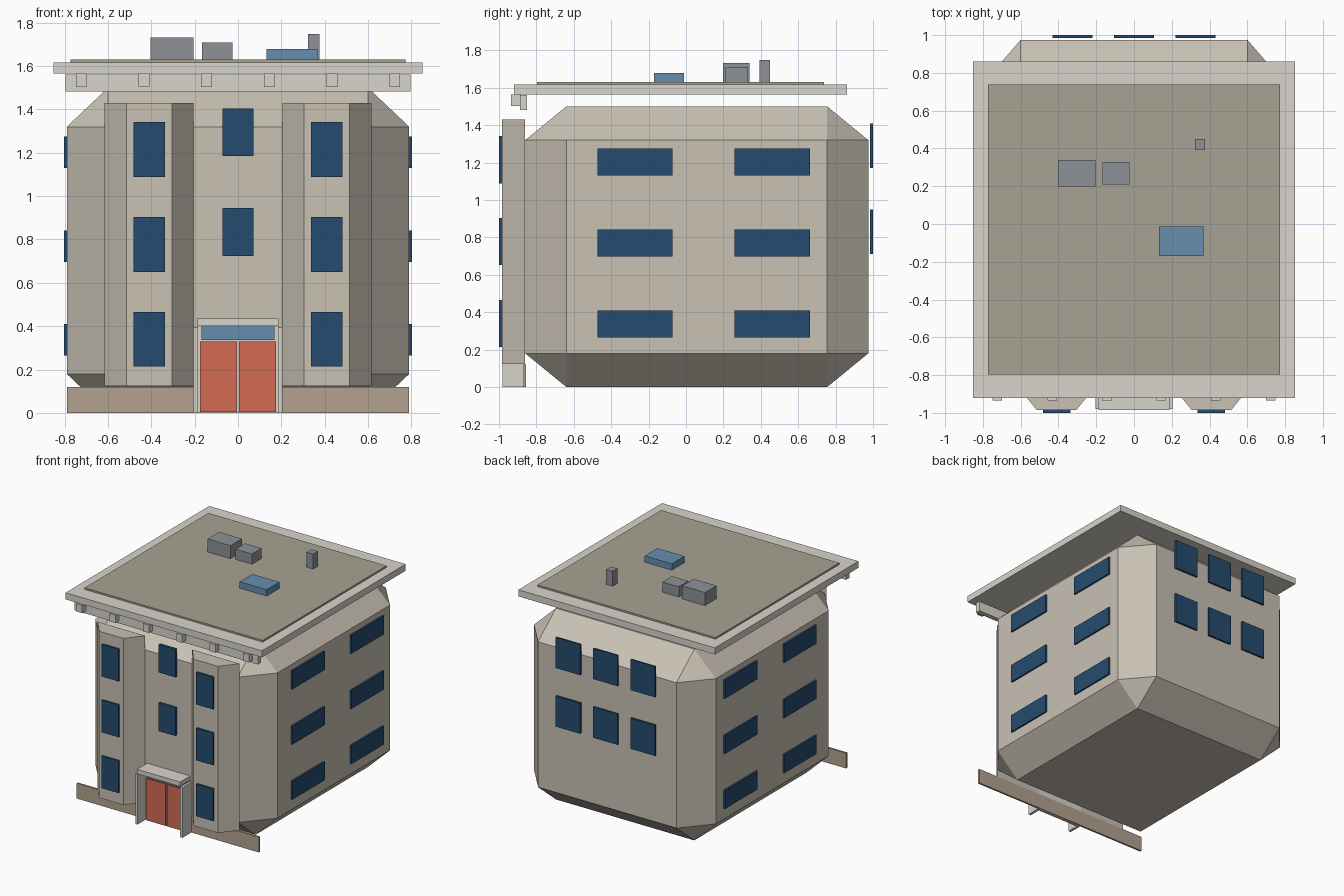
import bpy, bmesh

if "Cube" in bpy.data.objects:
    bpy.data.objects.remove(bpy.data.objects["Cube"])


def mat(name, rgb):
    m = bpy.data.materials.new(name)
    m.diffuse_color = (*[c ** 2.2 for c in rgb], 1)
    m.use_nodes = True
    m.node_tree.nodes["Principled BSDF"].inputs["Base Color"].default_value = m.diffuse_color
    return m


WALL = mat("wall_stone", (0.78, 0.75, 0.70))
TRIM = mat("pale_trim", (0.84, 0.83, 0.79))
GLASS = mat("dark_glass", (0.16, 0.30, 0.43))
SKY = mat("light_glass", (0.40, 0.55, 0.68))
DECK = mat("roof_deck", (0.65, 0.63, 0.57))
METAL = mat("grey_metal", (0.55, 0.57, 0.59))
DOOR = mat("red_door", (0.82, 0.42, 0.33))
BASE = mat("base_stone", (0.70, 0.63, 0.56))


def add(name, bm, material):
    bmesh.ops.recalc_face_normals(bm, faces=bm.faces)
    me = bpy.data.meshes.new(name)
    bm.to_mesh(me)
    bm.free()
    ob = bpy.data.objects.new(name, me)
    bpy.context.collection.objects.link(ob)
    me.materials.append(material)
    return ob


def box(name, x, y, z, material, chamfer=0):
    bm = bmesh.new()
    bmesh.ops.create_cube(bm, size=2)
    if chamfer:
        bmesh.ops.bevel(bm, geom=bm.edges[:], offset=chamfer, segments=1,
                        affect='EDGES', offset_type='OFFSET')
    for v in bm.verts:
        for i, (a, b) in enumerate((x, y, z)):
            v.co[i] = (a + b) / 2 + v.co[i] * (b - a) / 2
    return add(name, bm, material)


def prism(name, pts, z0, z1, material):
    bm = bmesh.new()
    f = bm.faces.new([bm.verts.new((px, py, z0)) for px, py in pts])
    top = bmesh.ops.extrude_face_region(bm, geom=[f])["geom"]
    bmesh.ops.translate(bm, vec=(0, 0, z1 - z0),
                        verts=[g for g in top if isinstance(g, bmesh.types.BMVert)])
    return add(name, bm, material)


def span(s, a, b):
    return tuple(sorted((s * a, s * b)))


# Main chamfered body
box("main_body", (-0.79, 0.79), (-0.86, 0.975), (0, 1.5), WALL, 0.24)

# Base strip along the front
box("base_strip", (-0.79, 0.79), (-0.87, -0.855), (0, 0.12), BASE)

# Mirrored bays, bay windows, side windows and door halves
for s, side in ((-1, "left"), (1, "right")):
    prism(f"{side}_bay", [(s * 0.615, -0.86), (s * 0.515, -0.985),
                          (s * 0.305, -0.985), (s * 0.205, -0.86)], 0.123, 1.43, WALL)
    for i, z in enumerate((0.213, 0.651, 1.089)):
        box(f"{side}_bay_window_{i}", span(s, 0.337, 0.483), (-1.0, -0.985),
            (z, z + 0.252), GLASS)
    for i, z in enumerate((0.265, 0.697, 1.13)):
        for j, y in enumerate((-0.473, 0.26)):
            box(f"{side}_side_window_{i}_{j}", span(s, 0.785, 0.803), (y, y + 0.402),
                (z, z + 0.145), GLASS)
    box(f"{side}_door_leaf", span(s, 0.005, 0.175), (-0.89, -0.87), (0.003, 0.33), DOOR)
    box(f"{side}_door_jamb", span(s, 0.185, 0.205), (-0.98, -0.86), (0, 0.395), TRIM)

# Centre front windows
for i, z in enumerate((0.725, 1.185)):
    box(f"centre_window_{i}", (-0.072, 0.072), (-0.88, -0.86), (z, z + 0.22), GLASS)

# Back windows
for i, z in enumerate((0.71, 1.17)):
    for j, x in enumerate((-0.325, 0, 0.325)):
        box(f"back_window_{i}_{j}", (x - 0.106, x + 0.106), (0.985, 1.0), (z, z + 0.24), GLASS)

# Entrance surround, transom and canopy
box("door_surround", (-0.19, 0.19), (-0.878, -0.86), (0, 0.4), TRIM)
box("transom_window", (-0.168, 0.168), (-0.89, -0.87), (0.337, 0.4), SKY)
box("entrance_canopy", (-0.187, 0.187), (-0.985, -0.86), (0.4, 0.435), TRIM)

# Roof slab, deck and front cornice with brackets
box("roof_slab", (-0.852, 0.852), (-0.92, 0.86), (1.565, 1.617), TRIM)
box("roof_deck", (-0.773, 0.773), (-0.797, 0.738), (1.61, 1.63), DECK)
box("cornice_board", (-0.795, 0.795), (-0.888, -0.85), (1.482, 1.562), TRIM)
for i in range(6):
    x = -0.723 + i * 0.2892
    box(f"cornice_bracket_{i}", (x - 0.025, x + 0.025), (-0.935, -0.885), (1.503, 1.565), TRIM)

# Rooftop equipment
box("roof_unit_large", (-0.403, -0.205), (0.198, 0.34), (1.625, 1.732), METAL)
box("roof_unit_small", (-0.167, -0.025), (0.21, 0.328), (1.625, 1.71), METAL)
box("roof_vent", (0.322, 0.377), (0.392, 0.45), (1.625, 1.747), METAL)
box("skylight", (0.132, 0.367), (-0.17, -0.012), (1.625, 1.68), SKY)
